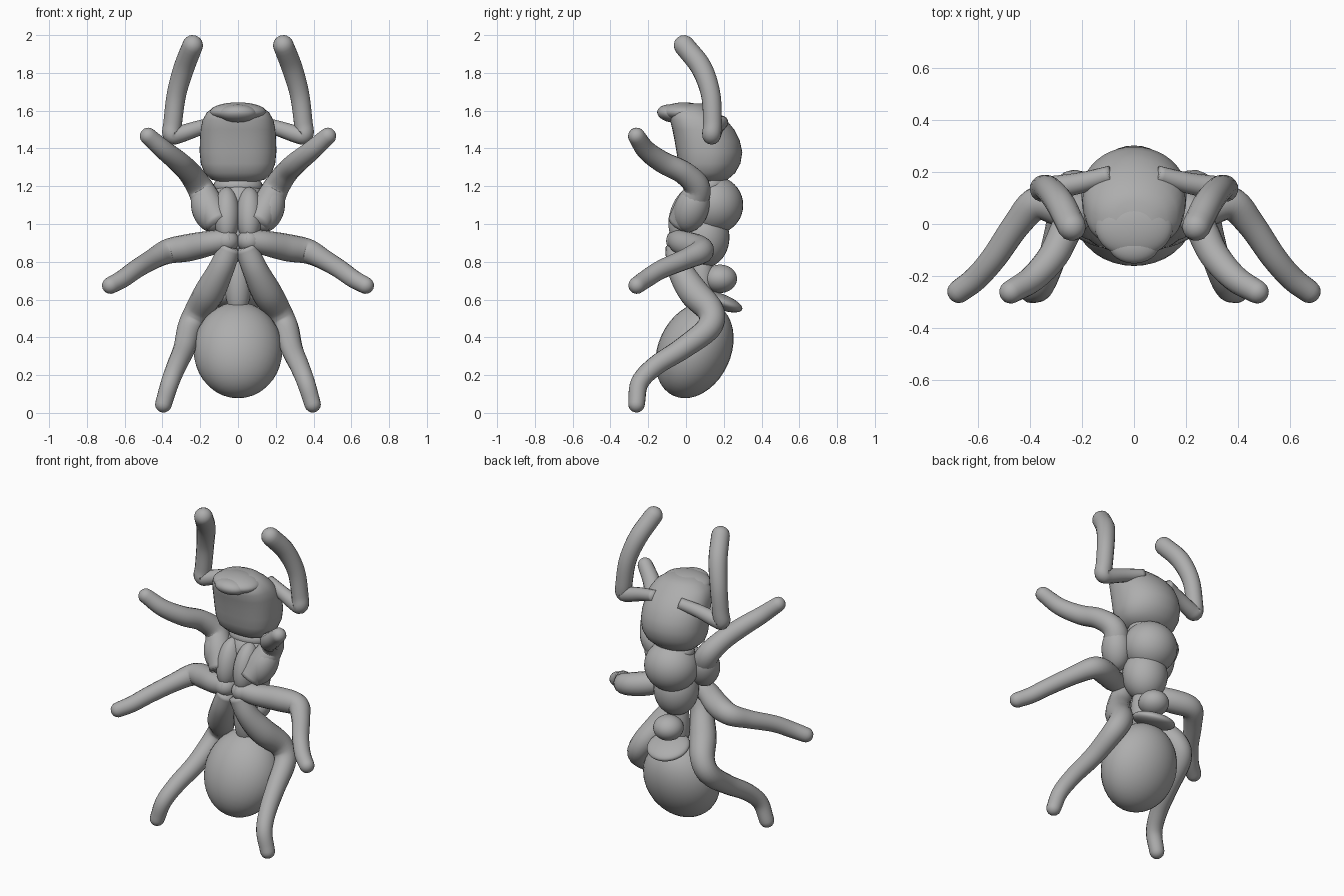
import bpy, bmesh, math
from mathutils import Vector, Matrix

cube = bpy.data.objects.get("Cube")
if cube:
    bpy.data.objects.remove(cube, do_unlink=True)

GREY = (0.42, 0.42, 0.42, 1)
grey = bpy.data.materials.new("plain grey")
grey.use_nodes = True
grey.diffuse_color = GREY
bsdf = grey.node_tree.nodes["Principled BSDF"]
bsdf.inputs["Base Color"].default_value = GREY
bsdf.inputs["Roughness"].default_value = 0.7


def finish(name, bm):
    bmesh.ops.recalc_face_normals(bm, faces=bm.faces)
    for f in bm.faces:
        f.smooth = True
    mesh = bpy.data.meshes.new(name)
    bm.to_mesh(mesh)
    bm.free()
    mesh.materials.append(grey)
    obj = bpy.data.objects.new(name, mesh)
    bpy.context.collection.objects.link(obj)
    return obj


def blob(name, centre, radii, tilt=0, turn=0):
    """Ellipsoid, tilted about x and turned about y (degrees)."""
    bm = bmesh.new()
    m = (Matrix.Translation(centre) @ Matrix.Rotation(math.radians(turn), 4, 'Y')
         @ Matrix.Rotation(math.radians(tilt), 4, 'X') @ Matrix.Diagonal((*radii, 1)))
    bmesh.ops.create_uvsphere(bm, u_segments=32, v_segments=20, radius=1, matrix=m)
    return finish(name, bm)


def skin_rings(bm, rings):
    for a, b in zip(rings, rings[1:]):
        n = len(a)
        for i in range(n):
            bm.faces.new((a[i], a[(i + 1) % n], b[(i + 1) % n], b[i]))
    bm.faces.new(rings[0])
    bm.faces.new(rings[-1])


def limb(name, path, side, sides=16, steps=6):
    """Round-ended tube along a smooth path of (x, y, z, radius)."""
    pts = [Vector((p[0] * side, *p[1:])) for p in path]
    ext = [2 * pts[0] - pts[1]] + pts + [2 * pts[-1] - pts[-2]]
    line = []
    for k in range(1, len(ext) - 2):
        a, b, c, d = ext[k - 1:k + 3]
        for s in range(steps):
            t = s / steps
            line.append(0.5 * (2 * b + (c - a) * t + (2 * a - 5 * b + 4 * c - d) * t * t
                               + (3 * b - a - 3 * c + d) * t ** 3))
    line.append(pts[-1])
    centres = [p.xyz for p in line]
    radii = [p.w for p in line]
    # domed tip
    along = (centres[-1] - centres[-2]).normalized()
    tip, r = centres[-1], radii[-1]
    for k in range(1, 5):
        a = k * math.pi / 9
        centres.append(tip + along * r * math.sin(a))
        radii.append(r * math.cos(a))
    bm = bmesh.new()
    rings = []
    normal = (centres[1] - centres[0]).orthogonal().normalized()
    for i, c in enumerate(centres):
        t = (centres[min(i + 1, len(centres) - 1)] - centres[max(i - 1, 0)]).normalized()
        normal = (normal - t * normal.dot(t)).normalized()
        across = t.cross(normal)
        rings.append([bm.verts.new(c + radii[i] * (normal * math.cos(w) + across * math.sin(w)))
                      for w in (j * math.tau / sides for j in range(sides))])
    skin_rings(bm, rings)
    return finish(name, bm)


# Head: stacked rounded sections (z, half width, front y, back y)
HEAD = [(1.215, 0.07, 0.06, 0.17), (1.235, 0.14, 0.01, 0.22), (1.27, 0.178, -0.025, 0.26),
        (1.32, 0.197, -0.04, 0.288), (1.38, 0.203, -0.05, 0.298), (1.44, 0.202, -0.06, 0.285),
        (1.5, 0.198, -0.072, 0.255), (1.55, 0.188, -0.085, 0.215), (1.59, 0.165, -0.085, 0.17),
        (1.62, 0.125, -0.06, 0.13), (1.637, 0.07, -0.03, 0.09)]
bm = bmesh.new()
rings = []
for z, w, front, back in HEAD:
    ring = []
    for j in range(40):
        a = j * math.tau / 40
        c, s = math.cos(a), math.sin(a)
        power = 0.75 if s < 0 else 1
        y = (front + back) / 2 + math.copysign(abs(s) ** power, s) * (back - front) / 2
        ring.append(bm.verts.new((math.copysign(abs(c) ** power, c) * w, y, z)))
    rings.append(ring)
skin_rings(bm, rings)
finish("head", bm)
blob("mouth_lip", (0, -0.075, 1.585), (0.1, 0.078, 0.047), tilt=-8)
blob("mouth_top", (0, -0.01, 1.592), (0.15, 0.12, 0.052))

# Body segments
blob("neck", (0, 0.12, 1.2), (0.13, 0.1, 0.07))
blob("upper_thorax", (0, 0.145, 1.1), (0.165, 0.158, 0.155))
blob("lower_thorax", (0, 0.1, 0.93), (0.135, 0.13, 0.16))
blob("waist_stalk", (0, 0.08, 0.69), (0.07, 0.07, 0.19))
blob("waist_node", (0, 0.18, 0.71), (0.09, 0.09, 0.075))
blob("waist_collar", (0, 0.18, 0.59), (0.13, 0.125, 0.042), tilt=-20)
blob("abdomen", (0, 0.045, 0.332), (0.235, 0.192, 0.266), tilt=-25)

# Limb paths on the left side: x, y, z, radius
LIMBS = {
    "antenna": [(0.09, 0.19, 1.54, 0.035), (0.2, 0.16, 1.51, 0.04), (0.31, 0.14, 1.475, 0.046),
                (0.35, 0.135, 1.475, 0.05), (0.345, 0.14, 1.54, 0.05), (0.325, 0.13, 1.69, 0.052),
                (0.285, 0.08, 1.83, 0.056), (0.24, -0.01, 1.945, 0.055)],
    "front_leg": [(0.1, -0.03, 1.0, 0.07), (0.15, 0.02, 1.09, 0.08), (0.2, 0.06, 1.19, 0.07),
                  (0.255, -0.01, 1.27, 0.062), (0.31, -0.12, 1.325, 0.058),
                  (0.39, -0.21, 1.39, 0.052), (0.475, -0.262, 1.465, 0.045)],
    "middle_leg": [(0.03, -0.05, 0.92, 0.055), (0.14, -0.02, 0.9, 0.065), (0.26, 0.05, 0.875, 0.072),
                   (0.37, 0.08, 0.855, 0.066), (0.45, 0.0, 0.815, 0.055),
                   (0.54, -0.13, 0.76, 0.05), (0.61, -0.21, 0.71, 0.048),
                   (0.675, -0.26, 0.675, 0.045)],
    "hind_leg": [(0.04, -0.05, 0.88, 0.06), (0.09, -0.03, 0.76, 0.068), (0.15, 0.04, 0.64, 0.08),
                 (0.21, 0.13, 0.54, 0.072), (0.255, 0.12, 0.45, 0.066),
                 (0.285, -0.02, 0.34, 0.058), (0.325, -0.16, 0.25, 0.052),
                 (0.36, -0.245, 0.16, 0.048), (0.395, -0.262, 0.046, 0.044)],
}
for side, label in ((1, "left"), (-1, "right")):
    for part, path in LIMBS.items():
        limb(f"{label}_{part}", path, side)
    # Hip lobes on the front of the thorax
    blob(f"{label}_inner_hip", (0.06 * side, 0.0, 1.05), (0.07, 0.085, 0.15), tilt=-18)
    blob(f"{label}_outer_hip", (0.16 * side, 0.03, 1.08), (0.085, 0.09, 0.13), tilt=-18, turn=18 * side)
    blob(f"{label}_lower_hip", (0.06 * side, -0.04, 0.91), (0.065, 0.065, 0.06))
